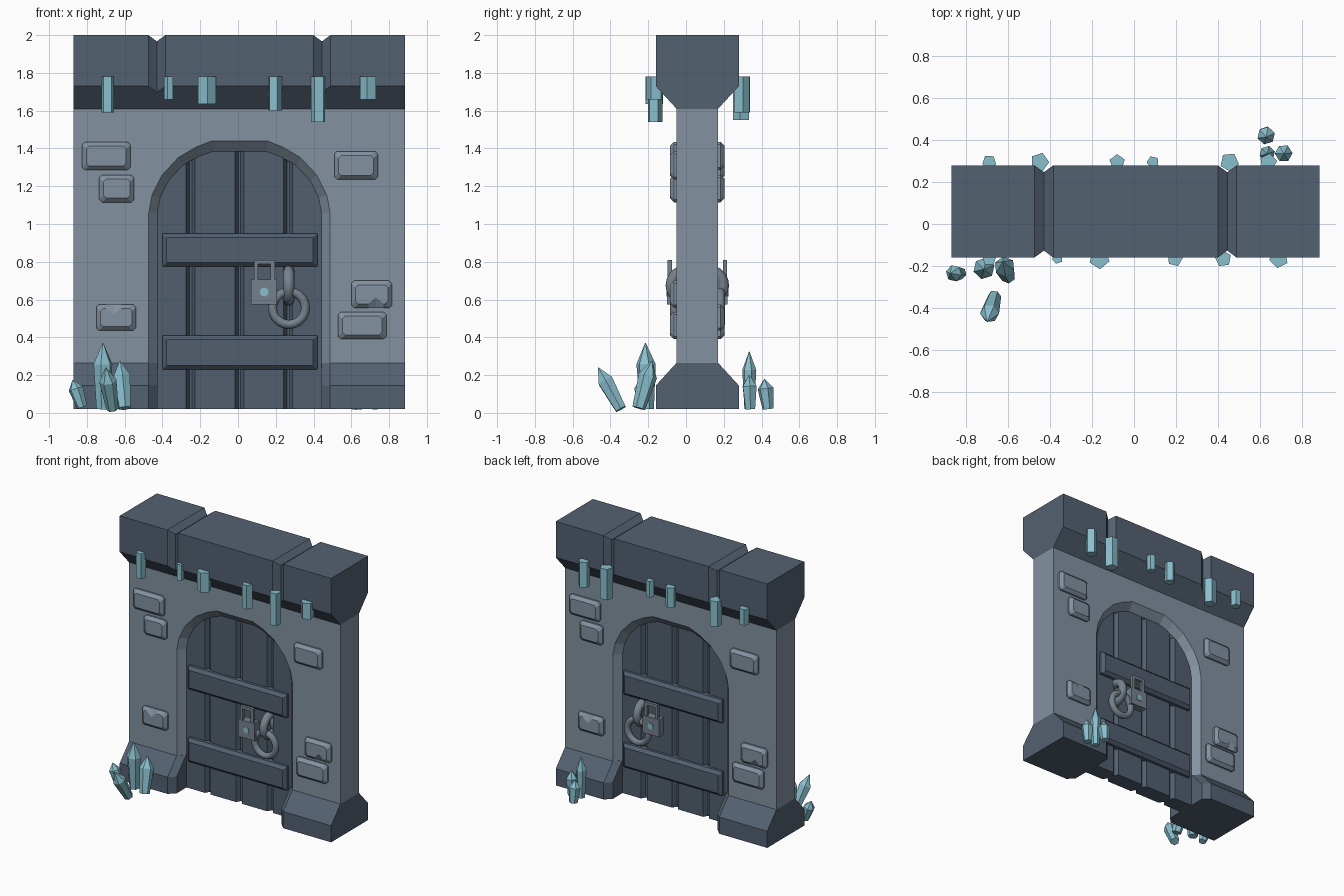
import bpy, bmesh, math
from mathutils import Vector, Matrix

if "Cube" in bpy.data.objects:
    bpy.data.objects.remove(bpy.data.objects["Cube"])

CX, CY = 0.0075, 0.06          # middle of the wall
HALF = 0.8775                  # half the wall width


def material(name, rgb):
    m = bpy.data.materials.new(name)
    m.use_nodes = True
    m.diffuse_color = (*rgb, 1)
    m.node_tree.nodes["Principled BSDF"].inputs["Base Color"].default_value = (*rgb, 1)
    return m


DARK = material("dark_stone", (0.088, 0.12, 0.165))
STONE = material("pale_stone", (0.225, 0.287, 0.352))
WOOD = material("door_planks", (0.083, 0.113, 0.155))
METAL = material("grey_metal", (0.18, 0.222, 0.265))
ICE = material("ice_blue", (0.25, 0.52, 0.61))


def finish(bm, name, mat):
    bmesh.ops.recalc_face_normals(bm, faces=bm.faces)
    mesh = bpy.data.meshes.new(name)
    bm.to_mesh(mesh)
    bm.free()
    mesh.materials.append(mat)
    ob = bpy.data.objects.new(name, mesh)
    bpy.context.collection.objects.link(ob)
    return ob


def loft(name, mat, rings):
    """Skin closed rings of points and cap both ends."""
    bm = bmesh.new()
    rows = [[bm.verts.new(p) for p in ring] for ring in rings]
    n = len(rows[0])
    for a, b in zip(rows, rows[1:]):
        for i in range(n):
            j = (i + 1) % n
            bm.faces.new((a[i], a[j], b[j], b[i]))
    bm.faces.new(rows[0])
    bm.faces.new(rows[-1])
    return finish(bm, name, mat)


def block(name, mat, x0, x1, y0, y1, z0, z1):
    return loft(name, mat, [[(x0, y, z0), (x1, y, z0), (x1, y, z1), (x0, y, z1)] for y in (y0, y1)])


def mirror_y(p):
    return (p[0], 2 * CY - p[1], p[2])


def turn(p):
    return (2 * CX - p[0], 2 * CY - p[1], p[2])


def same(p):
    return p


# Top beam with V grooves around it
def beam_ring(x, cut):
    d, top, low = 0.22 - cut, 2 - cut, 1.73 - cut
    half = [(d, top), (d, low), (0.11, 1.61)]
    return [(CX + x, CY + y, z) for y, z in half + [(-y, z) for y, z in reversed(half)]]


stations = [(-HALF, 0)]
for c in (-0.437, 0.437):
    stations += [(c - 0.045, 0), (c, 0.033), (c + 0.045, 0)]
loft("top_beam", DARK, [beam_ring(x, cut) for x, cut in stations + [(HALF, 0)]])

# Flared plinths either side of the door
for side, label in ((1, "left"), (-1, "right")):
    rings = []
    for z, d in ((0.02, 0.22), (0.145, 0.22), (0.265, 0.11)):
        half = [(HALF, d), (0.48, d), (0.435, d - 0.045)]
        pts = half + [(x, -y) for x, y in reversed(half)]
        rings.append([(CX + side * x, CY + y, z) for x, y in pts])
    loft(label + "_plinth", DARK, rings)


# Wall with a chamfered arched opening
def arch(grow, y):
    half = [(0.435, 0.265), (0.435, 1.06), (0.42, 1.14), (0.375, 1.23),
            (0.3, 1.31), (0.215, 1.358), (0.14, 1.385)]
    out = []
    for x, z in half:
        t = min(1, max(0, (z - 1.06) / 0.325))
        out.append((x + grow * (1 - 0.8 * t * t), z + grow * 1.2 * t))
    out += [(-x, z) for x, z in reversed(out)]
    return [(CX + x, y, z) for x, z in out]


bm = bmesh.new()
rows = [[bm.verts.new(p) for p in arch(g, CY + y)]
        for g, y in ((0.045, -0.11), (0, -0.06), (0, 0.06), (0.045, 0.11))]
for a, b in zip(rows, rows[1:]):
    for i in range(len(a) - 1):
        bm.faces.new((a[i], a[i + 1], b[i + 1], b[i]))
rims = []
for row, y in ((rows[0], -0.11), (rows[-1], 0.11)):
    rim = [bm.verts.new((CX + x, CY + y, z)) for x, z in
           ((-HALF, 0.265), (-HALF, 1.61), (HALF, 1.61), (HALF, 0.265))]
    bm.faces.new(row + rim)
    rims.append(rim)
for i in range(3):
    bm.faces.new((rims[0][i], rims[0][i + 1], rims[1][i + 1], rims[1][i]))
finish(bm, "arched_wall", STONE)

# Planked door: one slab with V grooves
stations = [(-0.436, 0.06)]
for c in (-0.258, 0, 0.258):
    stations += [(c - 0.024, 0.06), (c - 0.006, 0.03), (c + 0.006, 0.03), (c + 0.024, 0.06)]
stations.append((0.436, 0.06))
loft("plank_door", WOOD, [[(CX + x, CY - d, 0.02), (CX + x, CY + d, 0.02),
                           (CX + x, CY + d, 1.4), (CX + x, CY - d, 1.4)] for x, d in stations])


# Chamfered slab on the wall, optionally with a chipped edge
def slab(name, mat, x0, x1, z0, z1, ys, inset, place, chip=None, corner=0.015):
    rings = []
    for y, s in zip(ys, (0, 0, inset)):
        a, b, c, d, k = x0 + s, x1 - s, z0 + s, z1 - s, corner
        pts = [(a, c + k), (a + k, c)]
        if chip and chip[1] < 0:
            deep = 0.035 if s else 0
            pts += [(chip[0] - 0.04, c), (chip[0], c + deep), (chip[0] + 0.04, c)]
        pts += [(b - k, c), (b, c + k), (b, d - k), (b - k, d)]
        if chip and chip[1] > 0:
            deep = 0.035 if s else 0
            pts += [(chip[0] + 0.04, d), (chip[0], d - deep), (chip[0] - 0.04, d)]
        pts += [(a + k, d), (a, d - k)]
        rings.append([place((x, y, z)) for x, z in pts])
    loft(name, mat, rings)


bricks = [(-0.825, -0.57, 1.285, 1.435, None), (-0.735, -0.55, 1.115, 1.26, None),
          (0.51, 0.74, 1.235, 1.385, None), (-0.75, -0.54, 0.435, 0.575, (-0.66, 1)),
          (0.60, 0.815, 0.555, 0.70, (0.73, -1)), (0.53, 0.785, 0.39, 0.535, None)]
for place, label in ((same, "front"), (turn, "back")):
    for x0, x1, z0, z1, chip in bricks:
        slab(label + "_brick", STONE, x0, x1, z0, z1, (-0.04, -0.063, -0.085), 0.022, place, chip)


# Ring of metal, optionally around the x axis
def torus(name, centre, major, minor, axis):
    bpy.ops.mesh.primitive_torus_add(major_segments=20, minor_segments=8, major_radius=major,
                                     minor_radius=minor, location=centre)
    ob = bpy.context.object
    ob.name = name
    ob.data.transform(Matrix.Rotation(math.pi / 2, 4, axis))
    ob.data.materials.append(METAL)
    bpy.ops.object.shade_smooth_by_angle(angle=math.radians(50))


# Door fittings on both faces
for place, label in ((same, "front"), (mirror_y, "back")):
    for z0, z1 in ((0.23, 0.41), (0.775, 0.95)):
        slab(label + "_cross_board", WOOD, -0.40, 0.42, z0, z1, (0.02, -0.02, -0.042), 0.022,
             place, corner=0.003)
    torus(label + "_ring_hanger", place((0.268, 0.0, 0.675)), 0.078, 0.03, "Y")
    torus(label + "_door_ring", place((0.27, -0.062, 0.555)), 0.087, 0.024, "X")

    def fitting(name, mat, x0, x1, y0, y1, z0, z1):
        ya, yb = sorted((place((0, y0, 0))[1], place((0, y1, 0))[1]))
        block(label + name, mat, x0, x1, ya, yb, z0, z1)

    fitting("_lock_body", METAL, 0.07, 0.207, -0.1, -0.04, 0.575, 0.705)
    fitting("_shackle_side", METAL, 0.085, 0.107, -0.097, -0.075, 0.70, 0.81)
    fitting("_shackle_side", METAL, 0.173, 0.195, -0.097, -0.075, 0.70, 0.81)
    fitting("_shackle_top", METAL, 0.107, 0.173, -0.097, -0.075, 0.788, 0.81)
    disc = [(0.139 + 0.024 * math.cos(i * math.pi / 4), 0.64 + 0.024 * math.sin(i * math.pi / 4))
            for i in range(8)]
    loft(label + "_lock_gem", ICE, [[place((x, y, z)) for x, z in disc] for y in (-0.099, -0.104)])

# Five-sided icicles on the beam: x, radius, bottom height
front_ice = [(-0.69, 0.035, 1.59), (-0.365, 0.026, 1.66), (-0.165, 0.05, 1.635),
             (0.195, 0.038, 1.60), (0.425, 0.04, 1.54), (0.69, 0.046, 1.66)]
back_ice = [(-0.69, 0.035, 1.66), (-0.45, 0.046, 1.59), (-0.08, 0.038, 1.63),
            (0.09, 0.03, 1.66), (0.455, 0.046, 1.55), (0.64, 0.042, 1.59)]
for group, y, label, twist in ((front_ice, -0.165, "front", 0.3), (back_ice, 0.295, "back", 0.9)):
    for k, (x, r, low) in enumerate(group):
        angles = [twist + k * 0.35 + i * math.tau / 5 for i in range(5)]
        loft(label + "_icicle", ICE, [[(x + r * math.cos(a), y + r * math.sin(a), z) for a in angles]
                                      for z in (low, 1.78)])


# Six-sided ground crystals: foot, tip, radius
def crystal(foot, tip, r):
    foot, tip = Vector(foot), Vector(tip)
    turn_to = (tip - foot).to_track_quat('Z', 'Y')
    rings = []
    for t, s in ((0, 0.7), (0.68, 1), (1, 0.04)):
        rings.append([foot.lerp(tip, t) + turn_to @ Vector((r * s * math.cos(i * math.pi / 3 + 0.3),
                      r * s * math.sin(i * math.pi / 3 + 0.3), 0)) for i in range(6)])
    loft("ground_crystal", ICE, rings)


crystal((-0.715, -0.205, 0.02), (-0.715, -0.215, 0.37), 0.052)
crystal((-0.825, -0.235, 0.03), (-0.875, -0.235, 0.175), 0.04)
crystal((-0.60, -0.25, 0.025), (-0.625, -0.18, 0.275), 0.05)
crystal((-0.665, -0.345, 0.02), (-0.70, -0.465, 0.24), 0.046)
crystal((0.635, 0.335, 0.02), (0.635, 0.335, 0.325), 0.038)
crystal((0.71, 0.34, 0.02), (0.715, 0.335, 0.2), 0.042)
crystal((0.63, 0.435, 0.02), (0.63, 0.415, 0.18), 0.043)
